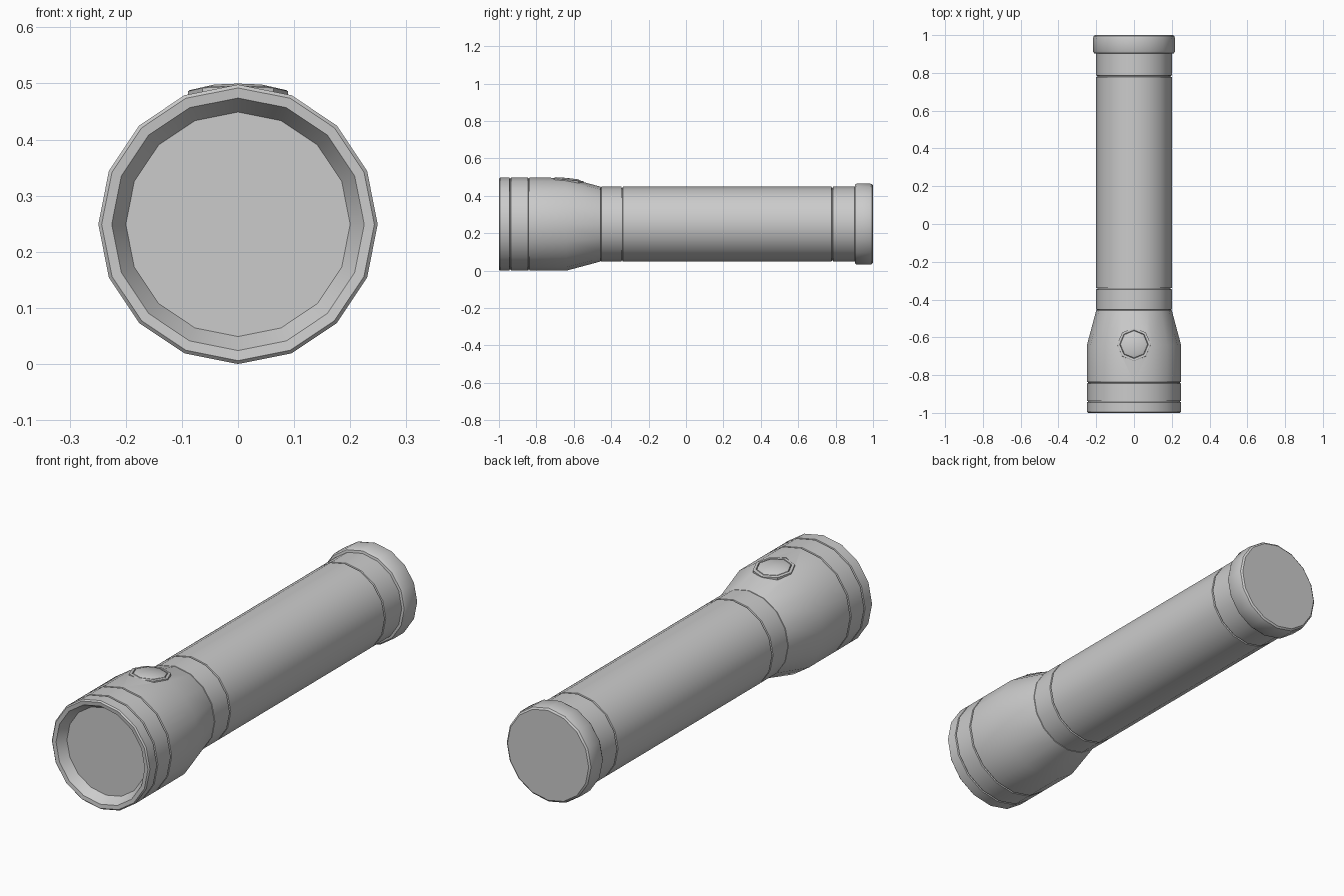
import bpy, bmesh, math
from mathutils import Matrix, Vector

if "Cube" in bpy.data.objects:
    bpy.data.objects.remove(bpy.data.objects["Cube"])

SIDES = 16
CZ = 0.249          # height of the torch axis
R, B = 0.249, 0.2   # head and barrel radii


def finish(name, bm, mat=Matrix(), angle=32):
    bmesh.ops.remove_doubles(bm, verts=bm.verts, dist=1e-5)
    bmesh.ops.recalc_face_normals(bm, faces=bm.faces)
    bm.transform(mat)
    me = bpy.data.meshes.new(name)
    bm.to_mesh(me)
    bm.free()
    ob = bpy.data.objects.new(name, me)
    bpy.context.collection.objects.link(ob)
    shade(ob, angle)
    return ob


def shade(ob, angle=32):
    bpy.ops.object.select_all(action='DESELECT')
    ob.select_set(True)
    bpy.context.view_layer.objects.active = ob
    bpy.ops.object.shade_smooth_by_angle(angle=math.radians(angle))


def lathe(name, profile, sides, mat):
    """Revolve (radius, height) points around local z; radius 0 closes an end."""
    bm = bmesh.new()
    rings = []
    for r, h in profile:
        if r == 0:
            rings.append([bm.verts.new((0, 0, h))] * sides)
        else:
            rings.append([bm.verts.new((r * math.cos(i * math.tau / sides),
                                        r * math.sin(i * math.tau / sides), h))
                          for i in range(sides)])
    for a, b in zip(rings, rings[1:]):
        for i in range(sides):
            j = (i + 1) % sides
            bm.faces.new(list(dict.fromkeys((a[i], a[j], b[j], b[i]))))
    return finish(name, bm, mat)


def groove(r, y, w=0.004, d=0.006):
    return [(r, y - w), (r - d, y - w / 2), (r - d, y + w / 2), (r, y + w)]


axis = Matrix.Translation((0, 0, CZ)) @ Matrix.Rotation(-math.pi / 2, 4, 'X')

# Head: lens face, bevelled bezel, two grooves and tapered neck
head = lathe("head", [(0, -0.955), (B, -0.955), (0.225, -0.998), (0.243, -1.0), (R, -0.994)]
             + groove(R, -0.94) + groove(R, -0.84)
             + [(R, -0.64), (B, -0.457), (B - 0.006, -0.455), (0, -0.455)], SIDES, axis)

# Barrel with front and rear seams
lathe("barrel", [(B - 0.006, -0.455), (B, -0.453)] + groove(B, -0.342)
      + groove(B, 0.782) + [(B, 0.905)], SIDES, axis)

# Tail cap
lathe("tail_cap", [(B, 0.902), (0.211, 0.904), (0.217, 0.914), (0.217, 0.982),
                   (0.214, 0.994), (0.206, 1.0), (0, 1.0)], SIDES, axis)

# Switch: slanted octagonal seat cut into the head, with ring and domed button
seat = Matrix.Translation((0, -0.637, 0.488)) @ Matrix.Rotation(math.radians(-5.5), 4, 'X')
cutter = lathe("switch_cutter", [(0, -0.03), (0.089, -0.03), (0.089, 0.1), (0, 0.1)], 8, seat)
cutter.hide_render = True
mod = head.modifiers.new("switch_seat", 'BOOLEAN')
mod.operation = 'DIFFERENCE'
mod.solver = 'EXACT'
mod.object = cutter
bpy.context.view_layer.objects.active = head
while head.modifiers[0] != mod:
    bpy.ops.object.modifier_move_up(modifier=mod.name)
bpy.ops.object.modifier_apply(modifier=mod.name)
bpy.data.objects.remove(cutter)
shade(head)

lathe("switch_button", [(0.089, -0.029), (0.089, -0.002), (0.086, 0.0), (0.076, 0.0),
                        (0.074, -0.006), (0.072, 0.0), (0.06, 0.006), (0, 0.008)], 8, seat)
